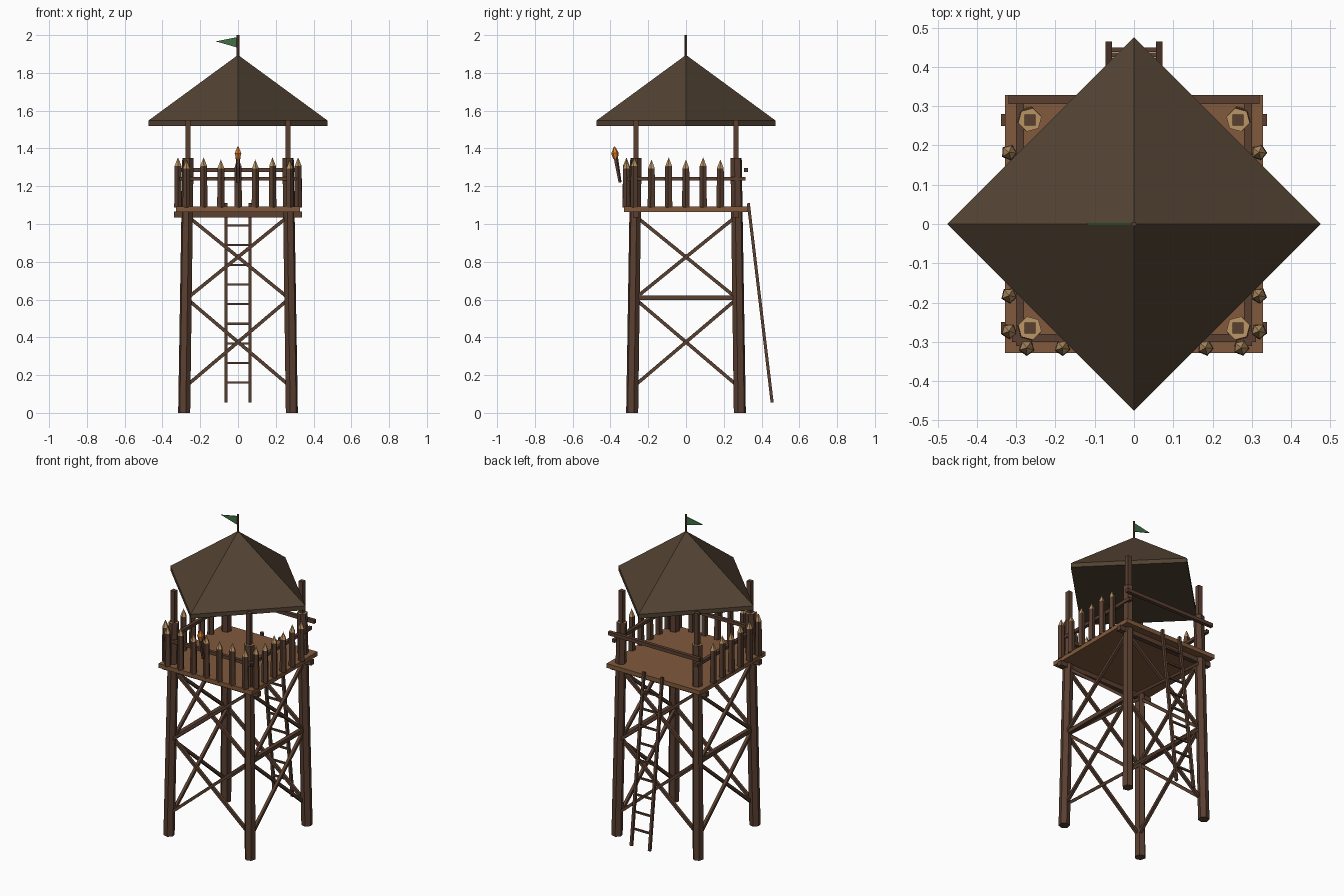
import bpy, bmesh
from math import pi, sqrt
from mathutils import Vector, Matrix

if "Cube" in bpy.data.objects:
    bpy.data.objects.remove(bpy.data.objects["Cube"])


def material(name, rgb):
    m = bpy.data.materials.new(name)
    m.diffuse_color = (*rgb, 1)
    m.use_nodes = True
    m.node_tree.nodes["Principled BSDF"].inputs["Base Color"].default_value = m.diffuse_color
    return m


WOOD = material("wood", (0.10, 0.05, 0.03))
DECK = material("deck_wood", (0.22, 0.10, 0.045))
CUT = material("cut_wood", (0.50, 0.30, 0.13))
THATCH = material("thatch", (0.085, 0.055, 0.032))
FLAME = material("flame", (0.75, 0.22, 0.03))
GREEN = material("flag_green", (0.05, 0.16, 0.06))


def finish(name, bm, mats):
    me = bpy.data.meshes.new(name)
    bm.to_mesh(me)
    bm.free()
    for m in mats:
        me.materials.append(m)
    ob = bpy.data.objects.new(name, me)
    bpy.context.collection.objects.link(ob)
    return ob


def add_rod(bm, p, q, r1, r2=None, n=5, turn=0.0, mat=0):
    """n-sided rod or cone from p to q."""
    p, q = Vector(p), Vector(q)
    d = q - p
    rot = d.to_track_quat('Z', 'Y').to_matrix().to_4x4()
    mtx = Matrix.Translation((p + q) / 2) @ rot @ Matrix.Rotation(turn, 4, 'Z')
    old = set(bm.faces)
    bmesh.ops.create_cone(bm, cap_ends=True, segments=n, radius1=r1,
                          radius2=r1 if r2 is None else r2,
                          depth=d.length, matrix=mtx)
    for f in bm.faces:
        if f not in old:
            f.material_index = mat


def rod(name, p, q, r1, r2=None, n=5, turn=0.0, mat=WOOD):
    bm = bmesh.new()
    add_rod(bm, p, q, r1, r2, n, turn)
    return finish(name, bm, [mat])


def beam(name, p, q, w, mat=WOOD):
    return rod(name, p, q, w / sqrt(2), n=4, turn=pi / 4, mat=mat)


def box(name, centre, size, mat=WOOD):
    bm = bmesh.new()
    bmesh.ops.create_cube(bm, size=1, matrix=Matrix.Translation(centre) @ Matrix.Diagonal((*size, 1)))
    return finish(name, bm, [mat])


# Legs with pale cut tops, and thin roof posts standing on them
for i, (sx, sy) in enumerate([(-1, -1), (1, -1), (1, 1), (-1, 1)]):
    bm = bmesh.new()
    add_rod(bm, (sx * .285, sy * .285, 0), (sx * .265, sy * .265, 1.35), .033, .031, n=6)
    for f in bm.faces:
        if f.normal.z > .9 or (len(f.verts) == 6 and f.calc_center_median().z > 1):
            f.material_index = 1
    finish(f"leg_{i + 1}", bm, [WOOD, CUT])
    beam(f"roof_post_{i + 1}", (sx * .265, sy * .265, 1.34), (sx * .265, sy * .265, 1.55), .028)

# Crossed braces, two stages on all four sides
for s, sign in (("low", 0), ("high", 1)):
    z0, z1 = ((.15, .60), (.61, 1.04))[sign]
    for side in range(4):
        turn = Matrix.Rotation(side * pi / 2, 3, 'Z')
        for k in (-1, 1):
            p = turn @ Vector((-k * .265, -.275 - k * .008, z0))
            q = turn @ Vector((k * .265, -.268 - k * .008, z1))
            beam(f"brace_{s}_{side + 1}_{'a' if k < 0 else 'b'}", p, q, .018)

# Side struts, joists and deck
for s, side in ((-1, "left"), (1, "right")):
    beam(f"{side}_strut", (s * .275, -.27, .61), (s * .275, .27, .61), .025)
    beam(f"{'front' if s < 0 else 'back'}_joist", (-.338, s * .265, 1.05), (.338, s * .265, 1.05), .03)
box("deck", (0, 0, 1.078), (.656, .656, .027), DECK)

# Rails
beam("front_rail", (-.31, -.29, 1.24), (.31, -.29, 1.24), .02)
for s, side in ((-1, "left"), (1, "right")):
    beam(f"{side}_rail", (s * .29, -.31, 1.24), (s * .29, .315, 1.24), .02)
beam("back_rail", (-.32, .317, 1.285), (.32, .317, 1.285), .022)


# Sharpened palisade stakes on front, left and right
def stake(name, x, y, k):
    shoulder = 1.295 + .012 * (k % 2)
    bm = bmesh.new()
    add_rod(bm, (x, y, 1.088), (x, y, shoulder), .021, .019, n=5, turn=k * 1.3)
    add_rod(bm, (x, y, shoulder), (x, y, shoulder + .046), .019, 0, n=5, turn=k * 1.3, mat=1)
    finish(name, bm, [WOOD, CUT])


for k in range(7):
    stake(f"front_stake_{k + 1}", -.273 + k * .091, -.315, k)
for k in range(6):
    for s, side in ((-1, "left"), (1, "right")):
        stake(f"{side}_stake_{k + 1}", s * .318, -.273 + k * .091, k + 1)

# Leaning ladder at the back
foot, top = Vector((0, .456, .055)), Vector((0, .33, 1.11))
for s, side in ((-1, "left"), (1, "right")):
    off = Vector((s * .064, 0, 0))
    beam(f"ladder_{side}_rail", foot + off, top + off, .016)
for k in range(9):
    c = foot.lerp(top, (.16 + k * .104 - .055) / 1.055)
    beam(f"ladder_rung_{k + 1}", c - Vector((.064, 0, 0)), c + Vector((.064, 0, 0)), .011)

# Torch on the front palisade
rod("torch_handle", (0, -.35, 1.22), (0, -.374, 1.36), .009, .013, n=5)
bm = bmesh.new()
add_rod(bm, (0, -.373, 1.345), (0, -.376, 1.375), .012, .02, n=6)
add_rod(bm, (0, -.376, 1.375), (0, -.379, 1.41), .02, 0.003, n=6)
finish("torch_flame", bm, [FLAME])

# Four-sided roof turned so its corners lie on the axes
bm = bmesh.new()
add_rod(bm, (0, 0, 1.52), (0, 0, 1.547), .475, n=4)
add_rod(bm, (0, 0, 1.547), (0, 0, 1.895), .475, 0, n=4)
finish("roof", bm, [THATCH])

# Flagpole and pennant
rod("flagpole", (0, 0, 1.87), (0, 0, 2.0), .007, n=5)
bm = bmesh.new()
tri = [(0, 1.99), (0, 1.933), (-.118, 1.967)]
face = bm.faces.new([bm.verts.new((x, -.002, z)) for x, z in tri])
ext = bmesh.ops.extrude_face_region(bm, geom=[face])
bmesh.ops.translate(bm, vec=(0, .004, 0), verts=[v for v in ext["geom"] if isinstance(v, bmesh.types.BMVert)])
bmesh.ops.recalc_face_normals(bm, faces=bm.faces)
finish("pennant", bm, [GREEN])
